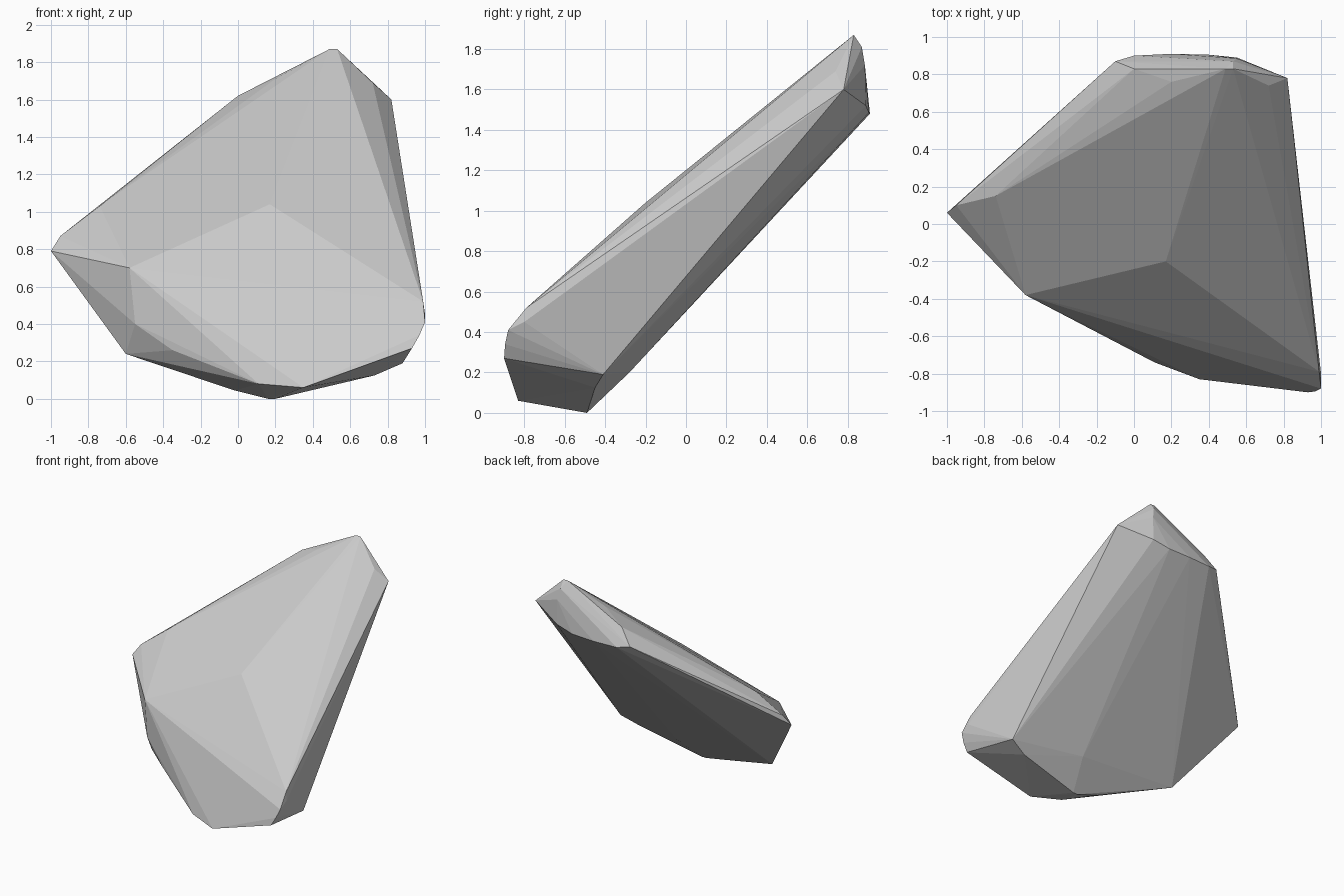
import bpy, bmesh

# Corner points of the chipped stone slab, grouped by region
upper_face = [(0.17, -0.2, 1.04), (-0.58, -0.38, 0.70), (-0.74, 0.15, 1.03),
              (0.2, 0.76, 1.71), (0.49, 0.83, 1.87), (0.53, 0.83, 1.87),
              (0.72, 0.74, 1.69), (0.82, 0.78, 1.6)]
left_tip = [(-1, 0.06, 0.79), (-0.95, 0.10, 0.87)]
back_cap = [(-0.1, 0.87, 1.5), (0, 0.83, 1.62), (0, 0.9, 1.48), (0.2, 0.91, 1.48),
            (0.4, 0.905, 1.485), (0.55, 0.89, 1.52), (0.67, 0.84, 1.56),
            (0.53, 0.87, 1.81), (0.55, 0.885, 1.72)]
right_end = [(0.99, -0.79, 0.52), (1, -0.8, 0.45), (1, -0.88, 0.41),
             (0.97, -0.895, 0.34), (0.93, -0.9, 0.27), (0.88, -0.41, 0.19)]
lower_edge = [(0.35, -0.83, 0.06), (0.11, -0.74, 0.08), (-0.35, -0.49, 0.26),
              (-0.55, -0.39, 0.4), (-0.6, -0.26, 0.24), (-0.02, -0.46, 0.045),
              (0.16, -0.49, 0.0), (0.2, -0.49, 0.0), (0.73, -0.45, 0.125),
              (0.28, -0.28, 0.2)]


def hull_object(name, points):
    """Wrap a convex faceted skin around the points."""
    bm = bmesh.new()
    for p in points:
        bm.verts.new(p)
    bmesh.ops.convex_hull(bm, input=bm.verts[:])
    loose = [v for v in bm.verts if not v.link_faces]
    bmesh.ops.delete(bm, geom=loose, context='VERTS')
    # Merge nearly coplanar triangles into clean facets
    bmesh.ops.dissolve_limit(bm, angle_limit=0.02, verts=bm.verts[:], edges=bm.edges[:])
    bmesh.ops.recalc_face_normals(bm, faces=bm.faces[:])
    mesh = bpy.data.meshes.new(name)
    bm.to_mesh(mesh)
    bm.free()
    obj = bpy.data.objects.new(name, mesh)
    bpy.context.collection.objects.link(obj)
    return obj


# Faceted stone
stone = hull_object("stone_slab", upper_face + left_tip + back_cap + right_end + lower_edge)
